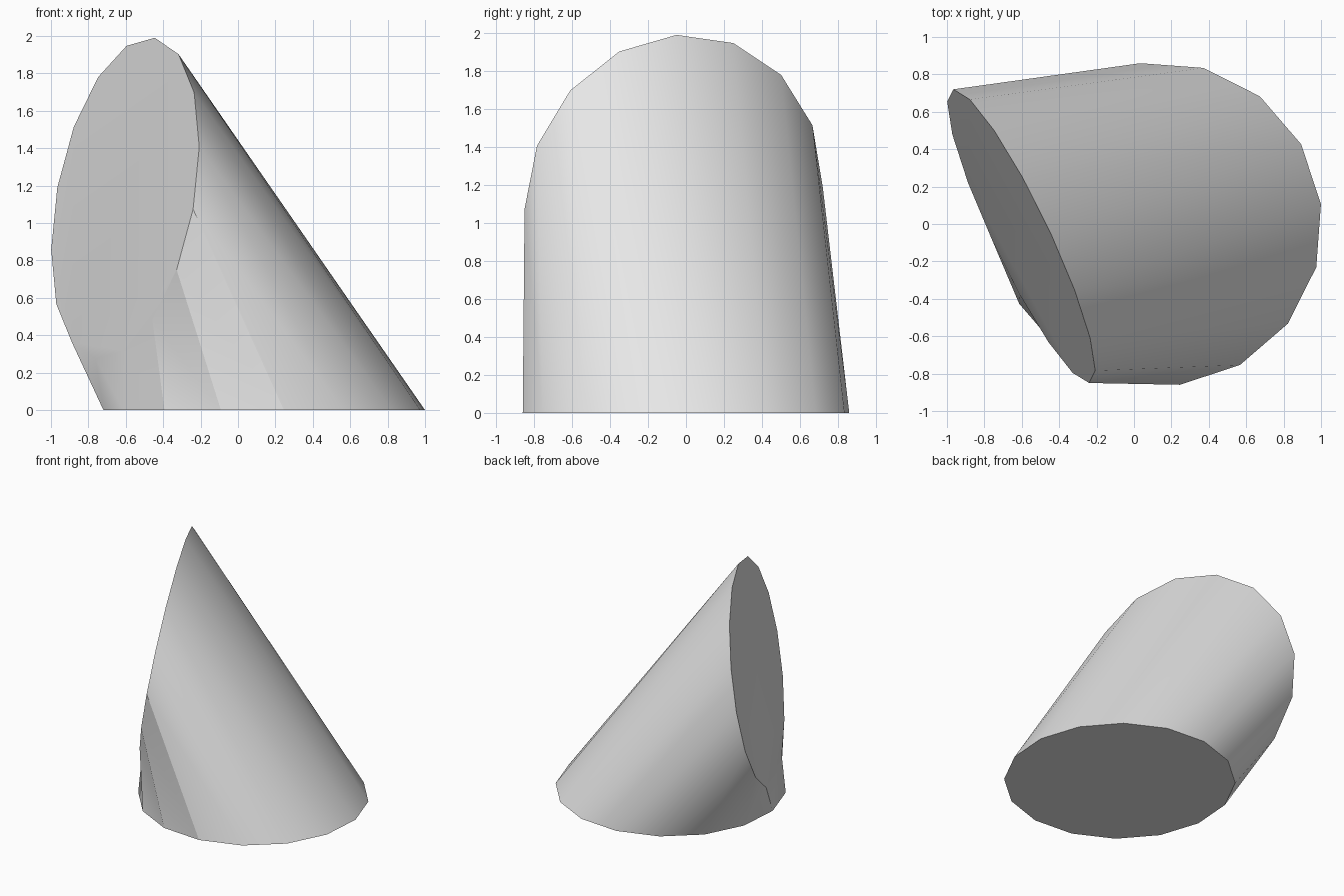
import bpy, bmesh, math
from mathutils import Vector

cube = bpy.data.objects.get("Cube")
if cube:
    bpy.data.objects.remove(cube, do_unlink=True)

SIDES = 16


def ring(bm, centre, axis_a, axis_b, start=0.0):
    """Circle of vertices spanned by two axis vectors around a centre."""
    c, a, b = Vector(centre), Vector(axis_a), Vector(axis_b)
    angles = [start + math.tau * i / SIDES for i in range(SIDES)]
    return [bm.verts.new(c + a * math.cos(t) + b * math.sin(t)) for t in angles]


# Single grey material
grey = bpy.data.materials.new("light grey")
grey.use_nodes = True
grey.diffuse_color = (0.8, 0.8, 0.8, 1)
grey.node_tree.nodes["Principled BSDF"].inputs["Base Color"].default_value = (0.8, 0.8, 0.8, 1)

bm = bmesh.new()

# Level base disc and steeply tilted end disc
base = ring(bm, (0.14, 0, 0), (0.866, 0, 0), (0, 0.866, 0), math.radians(7))
end = ring(bm, (-0.603, -0.065, 1.132), (0.158, 0.015, 0.858), (-0.363, 0.785, 0.058))

# Bent wall between the discs, split along one consistent diagonal
for i in range(SIDES):
    j = (i + 1) % SIDES
    bm.faces.new((base[i], base[j], end[i]))
    bm.faces.new((base[j], end[j], end[i]))

# Caps
bm.faces.new(end)
bm.faces.new(base[::-1])

mesh = bpy.data.meshes.new("slanted_cylinder")
bm.to_mesh(mesh)
bm.free()
mesh.materials.append(grey)
body = bpy.data.objects.new("slanted_cylinder", mesh)
bpy.context.collection.objects.link(body)

# Smooth wall with crisp cap rims
bpy.ops.object.select_all(action='DESELECT')
body.select_set(True)
bpy.context.view_layer.objects.active = body
bpy.ops.object.shade_smooth_by_angle(angle=math.radians(30))
